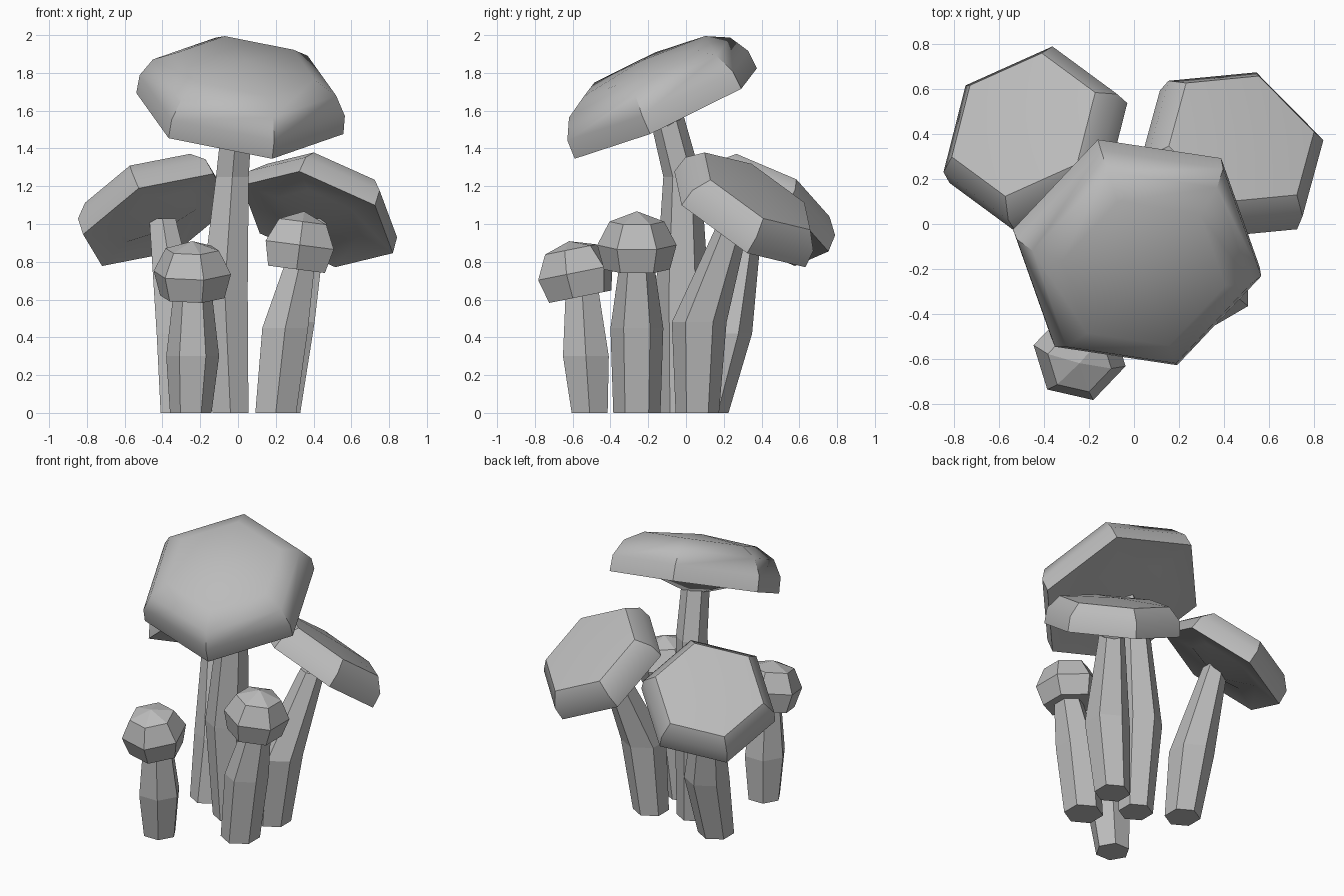
import bpy, bmesh, math
from mathutils import Vector

cube = bpy.data.objects.get("Cube")
if cube:
    bpy.data.objects.remove(cube, do_unlink=True)

grey = bpy.data.materials.new("plain grey")
grey.use_nodes = True
grey.diffuse_color = (0.5, 0.5, 0.5, 1)
grey.node_tree.nodes["Principled BSDF"].inputs["Base Color"].default_value = (0.5, 0.5, 0.5, 1)


def hexagon(bm, center, axis, corner, radius):
    """One six-sided ring around an axis, with a corner towards the given direction."""
    n = Vector(axis).normalized()
    u = Vector(corner)
    u = (u - n * u.dot(n)).normalized()
    v = n.cross(u)
    ring = []
    for i in range(6):
        a = math.pi * i / 3
        ring.append(bm.verts.new(Vector(center) + radius * (math.cos(a) * u + math.sin(a) * v)))
    return ring


def bridge(bm, low, high):
    for i in range(6):
        j = (i + 1) % 6
        bm.faces.new((low[i], low[j], high[j], high[i]))


def fan(bm, ring, tip, flip=False):
    for i in range(6):
        a, b = ring[i], ring[(i + 1) % 6]
        bm.faces.new((b, a, tip) if flip else (a, b, tip))


def finish(bm, name, angle):
    bmesh.ops.recalc_face_normals(bm, faces=bm.faces)
    mesh = bpy.data.meshes.new(name)
    bm.to_mesh(mesh)
    bm.free()
    mesh.materials.append(grey)
    obj = bpy.data.objects.new(name, mesh)
    bpy.context.collection.objects.link(obj)
    bpy.ops.object.select_all(action='DESELECT')
    obj.select_set(True)
    bpy.context.view_layer.objects.active = obj
    if angle:
        bpy.ops.object.shade_smooth_by_angle(angle=math.radians(angle))


def cap(name, base, axis, corner, profile, peak, funnel=0.0, angle=0):
    """Tilted six-sided cap: (radius, height) rings, a peak and a funnel underneath."""
    bm = bmesh.new()
    n, base = Vector(axis).normalized(), Vector(base)
    rings = [hexagon(bm, base + n * h, n, corner, r) for r, h in profile]
    for low, high in zip(rings, rings[1:]):
        bridge(bm, low, high)
    fan(bm, rings[-1], bm.verts.new(base + n * peak))
    under = rings[0]
    if funnel:
        under = hexagon(bm, base + n * 0.02, n, corner, profile[0][0] * 0.55)
        bridge(bm, under, rings[0])
    fan(bm, under, bm.verts.new(base - n * funnel), flip=True)
    finish(bm, name, angle)


def stem(name, corner, sections):
    """Six-sided stalk through (x, y, z, radius) sections."""
    bm = bmesh.new()
    loops = [hexagon(bm, (x, y, z), (0, 0, 1), corner, r) for x, y, z, r in sections]
    for low, high in zip(loops, loops[1:]):
        bridge(bm, low, high)
    bm.faces.new(loops[0][::-1])
    bm.faces.new(loops[-1])
    finish(bm, name, 0)


# Broad caps
cap("tall_cap", (0.01, -0.107, 1.585), (0.118, -0.408, 0.906), (0.17, -0.48, -0.24),
    [(0.565, 0), (0.56, 0.105), (0.5, 0.21), (0.375, 0.277)], 0.31, 0.08, 40)
broad = [(0.44, 0), (0.43, 0.1), (0.355, 0.185)]
cap("right_cap", (-0.425, 0.36, 1.022), (-0.435, 0.535, 1), (-0.105, -0.41, 0.175),
    broad, 0.21, 0.07, 40)
cap("left_cap", (0.42, 0.285, 1.025), (0.388, 0.625, 1), (0.39, 0.035, -0.18),
    broad, 0.21, 0.07, 40)

# Small bud caps
bud = [(0.175, 0), (0.21, 0.13), (0.145, 0.255)]
cap("front_bud", (-0.242, -0.56, 0.615), (0, -0.2, 1), (-0.21, 0.05, 0), bud, 0.3)
cap("side_bud", (0.31, -0.26, 0.76), (0.13, 0, 1), (0, 1, 0), bud, 0.31)

# Stalks
along_x, along_y = (1, 0, 0), (0, 1, 0)
stem("tall_stem", along_y, [(-0.04, -0.03, 0, 0.11), (-0.07, -0.02, 0.65, 0.14),
                            (-0.03, -0.02, 1.25, 0.1), (0, -0.11, 1.6, 0.09)])
stem("right_stem", along_y, [(-0.31, 0.11, 0, 0.115), (-0.305, 0.205, 0.42, 0.145),
                             (-0.4, 0.325, 1.03, 0.08)])
stem("left_stem", along_y, [(0.23, 0.06, 0, 0.115), (0.28, 0.07, 0.48, 0.145),
                            (0.4, 0.26, 1.03, 0.08)])
stem("front_bud_stem", along_x, [(-0.25, -0.51, 0, 0.11), (-0.24, -0.53, 0.3, 0.14),
                                 (-0.24, -0.55, 0.65, 0.1)])
stem("side_bud_stem", along_y, [(0.2, -0.26, 0, 0.125), (0.25, -0.26, 0.45, 0.14),
                                (0.33, -0.26, 0.8, 0.09)])
